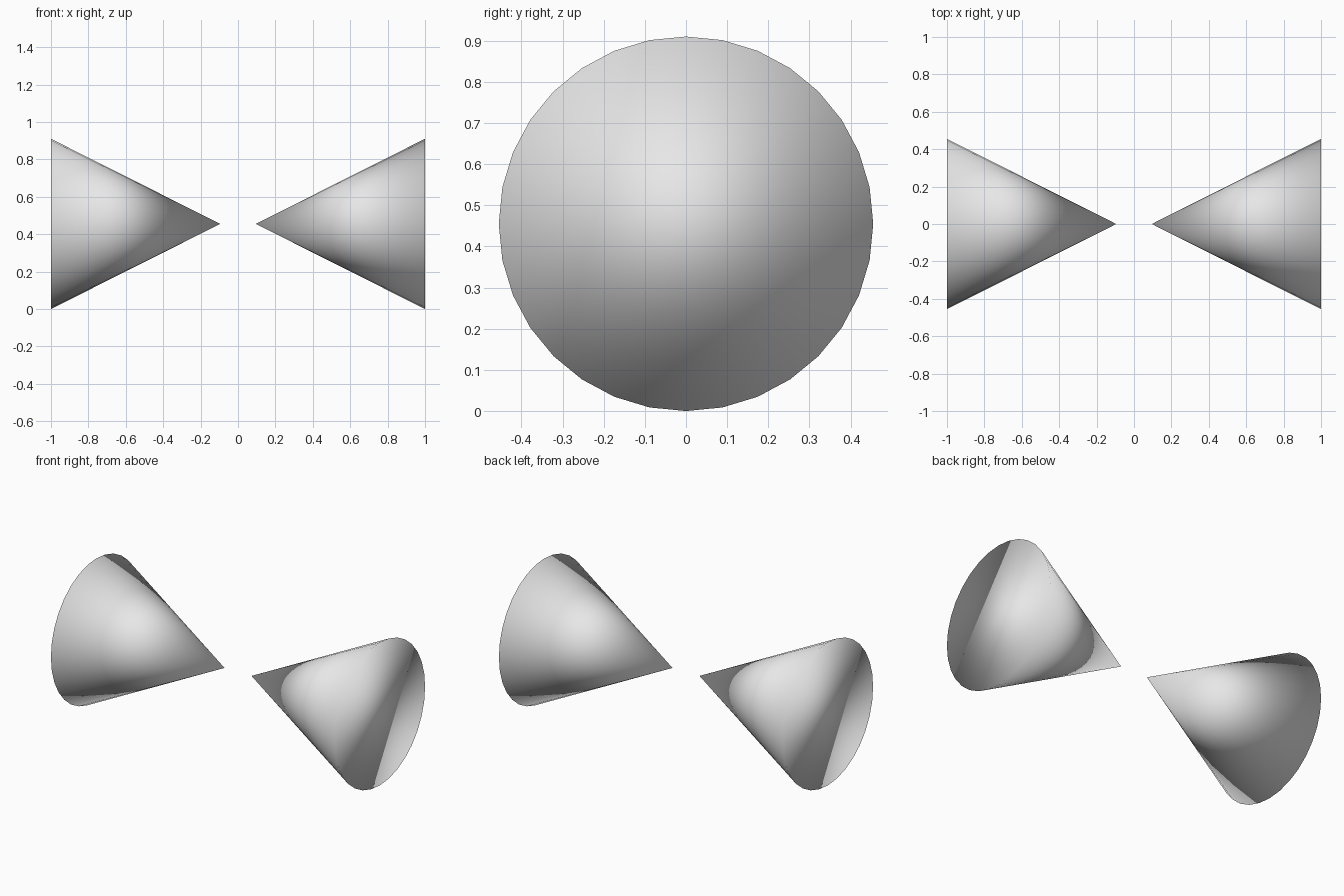
import bpy
import math

cube = bpy.data.objects.get("Cube")
if cube:
    bpy.data.objects.remove(cube, do_unlink=True)

RADIUS = 0.455
APEX_X = 0.095
LENGTH = 1 - APEX_X

# Plain grey surface
grey = bpy.data.materials.new("light_grey")
grey.use_nodes = True
colour = (0.8, 0.8, 0.8, 1)
grey.diffuse_color = colour
grey.node_tree.nodes["Principled BSDF"].inputs["Base Color"].default_value = colour


def add_cone(name, side):
    """Closed cone lying along x, its tip pointing at the centre."""
    bpy.ops.mesh.primitive_cone_add(
        vertices=32, radius1=RADIUS, radius2=0, depth=LENGTH,
        location=(side * (APEX_X + LENGTH / 2), 0, RADIUS),
        rotation=(0, -side * math.pi / 2, 0))
    cone = bpy.context.object
    cone.name = name
    cone.data.materials.append(grey)
    # Smooth over the rim as well, so the base shades softly
    bpy.ops.object.shade_smooth()


# Two cones facing each other
add_cone("left_cone", 1)
add_cone("right_cone", -1)
